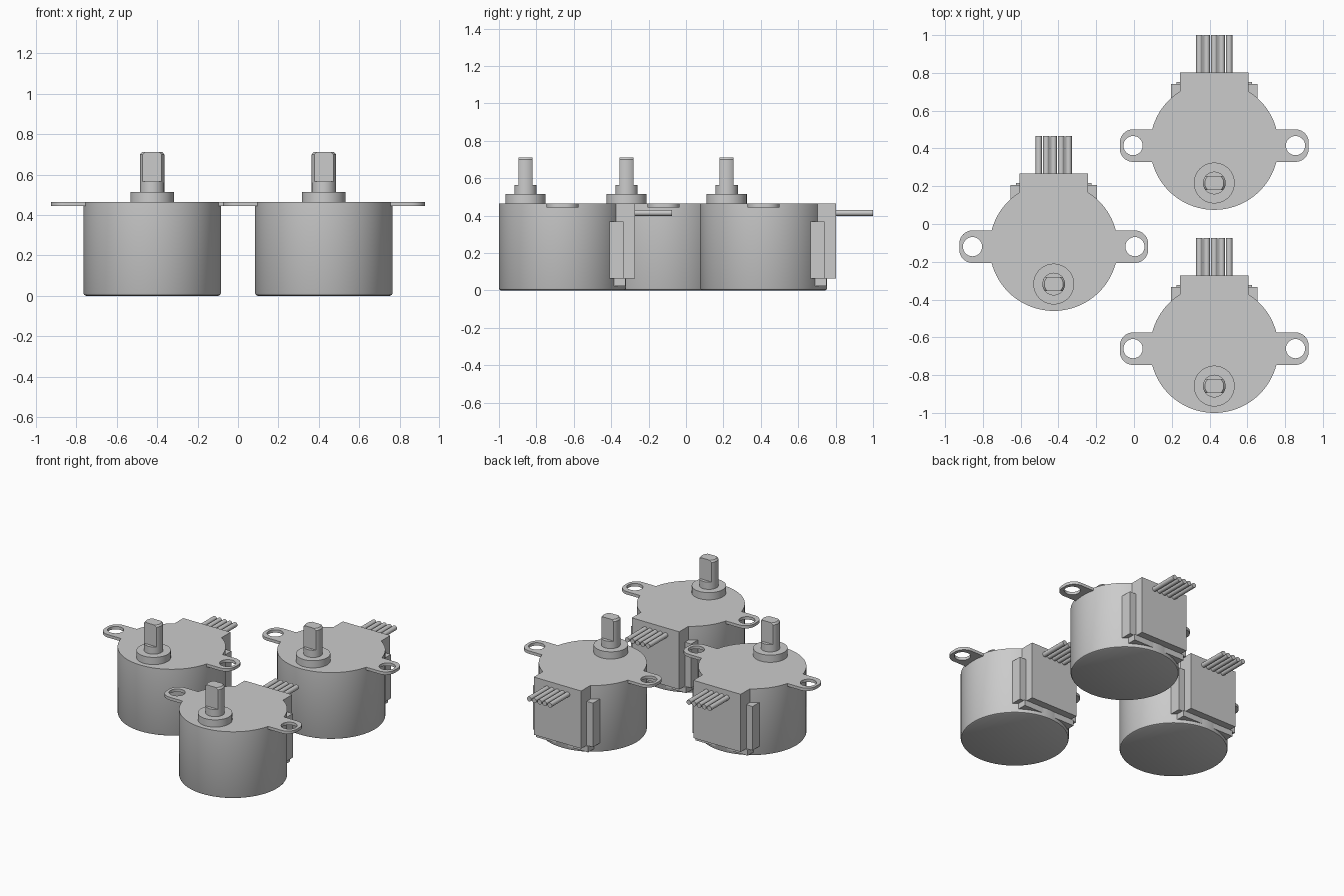
import bpy, bmesh, math

if "Cube" in bpy.data.objects:
    bpy.data.objects.remove(bpy.data.objects["Cube"])

grey = bpy.data.materials.new("metal grey")
grey.diffuse_color = (0.6, 0.6, 0.6, 1)
grey.use_nodes = True
grey.node_tree.nodes["Principled BSDF"].inputs["Base Color"].default_value = grey.diffuse_color


def finish(ob, smooth=True):
    ob.data.materials.clear()
    ob.data.materials.append(grey)
    bpy.ops.object.select_all(action='DESELECT')
    ob.select_set(True)
    bpy.context.view_layer.objects.active = ob
    if smooth:
        bpy.ops.object.shade_smooth_by_angle(angle=math.radians(35))
    return ob


def from_bmesh(name, bm, loc, smooth=True):
    bmesh.ops.recalc_face_normals(bm, faces=bm.faces)
    me = bpy.data.meshes.new(name)
    bm.to_mesh(me)
    bm.free()
    ob = bpy.data.objects.new(name, me)
    ob.location = loc
    bpy.context.collection.objects.link(ob)
    return finish(ob, smooth)


def loft(name, rings, loc):
    """Closed solid through matching rings of points."""
    bm = bmesh.new()
    rows = [[bm.verts.new(p) for p in ring] for ring in rings]
    n = len(rows[0])
    for a, b in zip(rows, rows[1:]):
        for i in range(n):
            j = (i + 1) % n
            bm.faces.new((a[i], a[j], b[j], b[i]))
    bm.faces.new(rows[0])
    bm.faces.new(rows[-1])
    return from_bmesh(name, bm, loc)


def lathe(name, profile, loc, n=64):
    ang = [2 * math.pi * i / n for i in range(n)]
    return loft(name, [[(r * math.cos(a), r * math.sin(a), z) for a in ang]
                       for r, z in profile], loc)


def box(name, lo, hi, loc):
    bm = bmesh.new()
    bmesh.ops.create_cube(bm, size=1)
    for v in bm.verts:
        v.co = [(l + h) / 2 + c * (h - l) for l, h, c in zip(lo, hi, v.co)]
    return from_bmesh(name, bm, loc, False)


def arc(cx, cy, r, a0, a1, n):
    return [(cx + r * math.cos(math.radians(a0 + (a1 - a0) * i / n)),
             cy + r * math.sin(math.radians(a0 + (a1 - a0) * i / n)))
            for i in range(n + 1)]


def ear(name, side, loc):
    """Rounded mounting tab with a screw hole."""
    outline = ([(0.325, -0.086)] + arc(0.43, -0.016, 0.07, -90, 0, 10)
               + arc(0.43, 0.016, 0.07, 0, 90, 10) + [(0.325, 0.086)])
    hole = arc(0.43, 0, 0.051, 0, 360, 32)[:-1]
    cu = bpy.data.curves.new(name, 'CURVE')
    cu.dimensions = '2D'
    cu.fill_mode = 'BOTH'
    cu.extrude = 0.01
    for pts in (outline, hole):
        sp = cu.splines.new('POLY')
        sp.points.add(len(pts) - 1)
        for p, (x, y) in zip(sp.points, pts):
            p.co = (x, y, 0, 1)
        sp.use_cyclic_u = True
    ob = bpy.data.objects.new(name, cu)
    ob.location = (loc[0], loc[1], 0.455)
    ob.rotation_euler.z = 0 if side > 0 else math.pi
    bpy.context.collection.objects.link(ob)
    bpy.ops.object.select_all(action='DESELECT')
    ob.select_set(True)
    bpy.context.view_layer.objects.active = ob
    bpy.ops.object.convert(target='MESH')
    finish(bpy.context.view_layer.objects.active)


def shaft_ring(r, half, z):
    """Circle with two parallel flats, facing front and back."""
    a = math.degrees(math.asin(half / r))
    pts = arc(0, 0, r, -a, a, 12) + arc(0, 0, r, 180 - a, 180 + a, 12)
    return [(x, y, z) for x, y in pts]


def motor(tag, cx, cy):
    loc = (cx, cy, 0)
    # can with a rounded bottom rim
    lathe("can_" + tag, [(0.328, 0), (0.336, 0.004), (0.34, 0.012), (0.34, 0.465)], loc, 96)
    # off-centre bearing boss, shaft collar and double-flat shaft
    axis = (cx, cy - 0.198, 0)
    lathe("boss_" + tag, [(0.108, 0.46), (0.108, 0.515)], axis)
    lathe("shaft_collar_" + tag, [(0.06, 0.51), (0.06, 0.565)], axis, 48)
    loft("shaft_" + tag, [shaft_ring(0.06, 0.037, 0.56), shaft_ring(0.06, 0.037, 0.7),
                          shaft_ring(0.05, 0.037, 0.712)], axis)
    # mounting ears
    ear("left_ear_" + tag, -1, loc)
    ear("right_ear_" + tag, 1, loc)
    # cable housing, its side flange and lower lip
    box("cable_housing_" + tag, (-0.182, 0.26, 0.065), (0.182, 0.387, 0.465), loc)
    box("housing_flange_" + tag, (-0.23, 0.245, 0.065), (0.23, 0.326, 0.37), loc)
    box("housing_lip_" + tag, (-0.2, 0.25, 0.025), (0.2, 0.337, 0.065), loc)
    # five wires
    for i in range(5):
        wire = lathe("wire_%s_%d" % (tag, i + 1), [(0.0165, 0), (0.0165, 0.205)],
                     (cx + (i - 2) * 0.0395, cy + 0.38, 0.415), 20)
        wire.rotation_euler.x = -math.pi / 2


motor("left", -0.425, -0.12)
motor("back", 0.425, 0.415)
motor("front", 0.425, -0.66)
